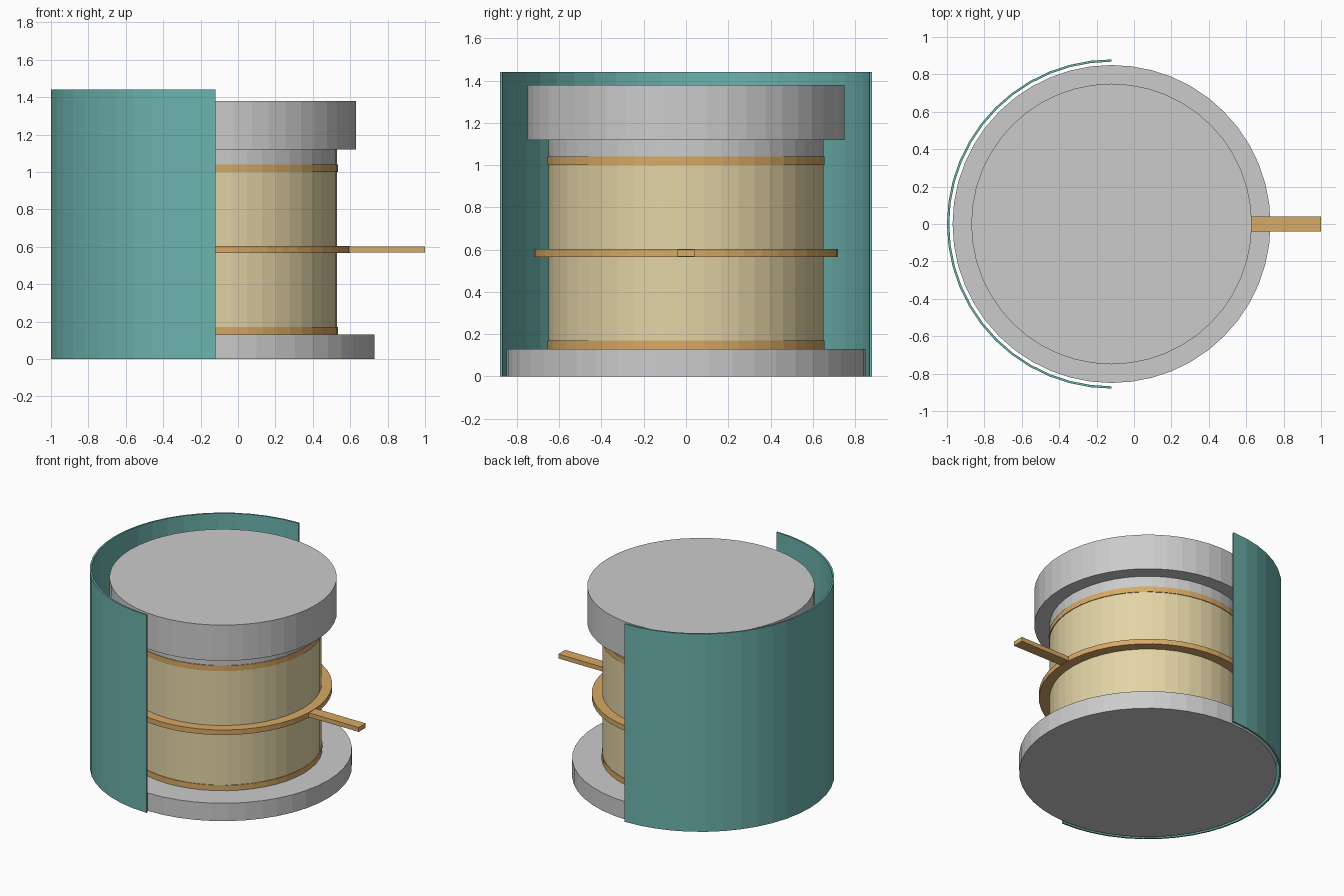
import bpy, bmesh, math

if "Cube" in bpy.data.objects:
    bpy.data.objects.remove(bpy.data.objects["Cube"])

CX = -0.12      # stack axis
SIDES = 48


def material(name, rgb):
    m = bpy.data.materials.new(name)
    m.diffuse_color = (*rgb, 1)
    m.use_nodes = True
    m.node_tree.nodes["Principled BSDF"].inputs["Base Color"].default_value = m.diffuse_color
    return m


brass = material("brass", (0.68, 0.40, 0.13))
ceramic = material("ceramic", (0.77, 0.66, 0.38))
teal = material("teal", (0.15, 0.45, 0.42))


def finish(name, bm, mat=None):
    bmesh.ops.recalc_face_normals(bm, faces=bm.faces)
    mesh = bpy.data.meshes.new(name)
    bm.to_mesh(mesh)
    bm.free()
    ob = bpy.data.objects.new(name, mesh)
    bpy.context.collection.objects.link(ob)
    if mat:
        mesh.materials.append(mat)
    return ob


def extrude(name, outline, z0, z1, mat=None):
    """Raise a flat xy outline into a prism."""
    bm = bmesh.new()
    face = bm.faces.new([bm.verts.new((x, y, z0)) for x, y in outline])
    top = bmesh.ops.extrude_face_region(bm, geom=[face], use_keep_orig=True)["geom"]
    verts = [v for v in top if isinstance(v, bmesh.types.BMVert)]
    bmesh.ops.translate(bm, verts=verts, vec=(0, 0, z1 - z0))
    return finish(name, bm, mat)


def arc(r, a0, a1, n):
    return [(CX + r * math.cos(a), r * math.sin(a))
            for a in (a0 + (a1 - a0) * i / n for i in range(n + 1))]


# Stacked discs: name, radius, bottom, top, material
for name, r, z0, z1, mat in [
    ("base_plate", 0.85, 0.0, 0.13, None),
    ("lower_electrode", 0.655, 0.13, 0.17, brass),
    ("lower_ceramic", 0.65, 0.17, 0.566, ceramic),
    ("middle_electrode", 0.72, 0.566, 0.603, brass),
    ("upper_ceramic", 0.65, 0.603, 1.0, ceramic),
    ("upper_electrode", 0.655, 1.0, 1.04, brass),
    ("neck", 0.65, 1.04, 1.12, None),
    ("head_mass", 0.75, 1.12, 1.38, None),
]:
    extrude(name, arc(r, 0, math.tau, SIDES)[:-1], z0, z1, mat)

# Terminal tab on the middle electrode
extrude("terminal_tab", [(0.58, -0.04), (1.0, -0.04), (1.0, 0.04), (0.58, 0.04)],
        0.568, 0.600, brass)

# Half-round housing shell, open toward +x
q = math.pi / 2
extrude("housing_shell", arc(0.88, q, 3 * q, 24) + arc(0.868, 3 * q, q, 24), 0.0, 1.44, teal)
